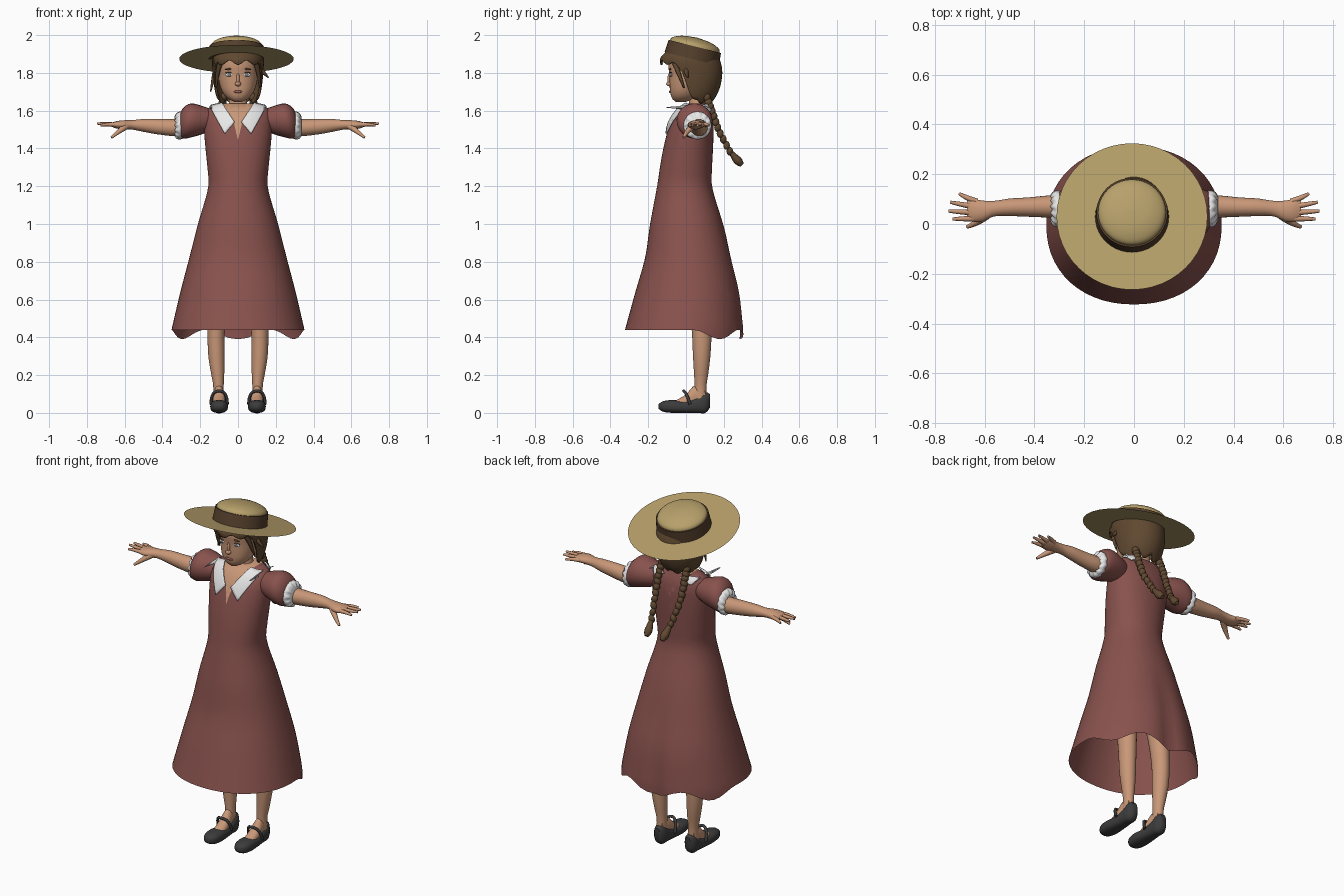
import bpy, bmesh, math
from mathutils import Vector, Matrix
from mathutils.bvhtree import BVHTree

if "Cube" in bpy.data.objects:
    bpy.data.objects.remove(bpy.data.objects["Cube"])


def material(name, *rgb):
    m = bpy.data.materials.new(name)
    m.use_nodes = True
    m.diffuse_color = (*rgb, 1)
    m.node_tree.nodes["Principled BSDF"].inputs["Base Color"].default_value = (*rgb, 1)
    return m


RED = material("dusty red", .25, .085, .075)
SKIN = material("skin", .58, .31, .185)
WHITE = material("white trim", .8, .8, .8)
HAIR = material("brown hair", .115, .065, .03)
STRAW = material("straw", .47, .35, .145)
BAND = material("hat ribbon", .09, .05, .025)
SHOE = material("shoe leather", .045, .045, .047)
IRIS = material("grey iris", .2, .22, .23)
LIPS = material("lips", .33, .12, .09)


def finish(name, bm, mat, mirror=False, thick=0):
    """Turn a bmesh into a smooth object, optionally mirrored or thickened."""
    bmesh.ops.recalc_face_normals(bm, faces=bm.faces[:])
    me = bpy.data.meshes.new(name)
    bm.to_mesh(me)
    bm.free()
    me.shade_smooth()
    me.set_sharp_from_angle(angle=math.radians(50))
    me.materials.append(mat)
    return place(name, me, mirror, thick)


def place(name, data, mirror=False, thick=0):
    ob = bpy.data.objects.new(name, data)
    bpy.context.collection.objects.link(ob)
    if thick:
        mod = ob.modifiers.new("Thickness", "SOLIDIFY")
        mod.thickness, mod.offset = thick, 0
    if mirror:
        ob.modifiers.new("Mirror", "MIRROR")
    return ob


def profile(secs, t):
    """Smooth interpolation of the sections at position t."""
    t = min(max(t, secs[0][0]), secs[-1][0])
    i = max(k for k in range(len(secs) - 1) if secs[k][0] <= t)
    p, q = secs[i], secs[i + 1]
    o, r = secs[max(i - 1, 0)], secs[min(i + 2, len(secs) - 1)]
    h = q[0] - p[0]
    u = (t - p[0]) / h
    out = []
    for k in range(1, 5):
        m0 = (q[k] - o[k]) / (q[0] - o[0]) * h
        m1 = (r[k] - p[k]) / (r[0] - p[0]) * h
        out.append((2*u**3 - 3*u*u + 1) * p[k] + (u**3 - 2*u*u + u) * m0
                   + (3*u*u - 2*u**3) * q[k] + (u**3 - u*u) * m1)
    return out


def loft(name, secs, mat, axis="z", segs=24, rows=20, power=2, hem=None,
         warp=None, caps=(True, True), **kw):
    """Sections are (position, centre a, radius a, centre b, radius b)."""
    bm = bmesh.new()
    top = secs[-1][0]
    grid = []
    for r in range(rows + 1):
        ring = []
        for i in range(segs):
            ang = math.tau * i / segs
            low = hem(ang) if hem else secs[0][0]
            t = low + (top - low) * r / rows
            ca, ra, cb, rb = profile(secs, t)
            c, s = math.cos(ang), math.sin(ang)
            a = ca + ra * math.copysign(abs(c) ** (2 / power), c)
            b = cb + rb * math.copysign(abs(s) ** (2 / power), s)
            co = Vector({"z": (a, b, t), "x": (t, b, a), "y": (a, t, b)}[axis])
            ring.append(bm.verts.new(warp(co, ang) if warp else co))
        grid.append(ring)
    for lo, hi in zip(grid, grid[1:]):
        for i in range(segs):
            j = (i + 1) % segs
            bm.faces.new((lo[i], lo[j], hi[j], hi[i]))
    for ring, cap in zip((grid[0], grid[-1]), caps):
        if cap:
            bm.faces.new(ring)
    return finish(name, bm, mat, **kw)


def front_back(rows):
    """Sections (z, front y, back y, half width) of a body centred on x = 0."""
    return [(z, 0, hx, (f + b) / 2, (b - f) / 2) for z, f, b, hx in rows]


def ball(name, mat, loc, size, turn=0, **kw):
    bm = bmesh.new()
    m = Matrix.Translation(loc) @ Matrix.Rotation(turn, 4, "Y") @ Matrix.Diagonal((*size, 1))
    bmesh.ops.create_uvsphere(bm, u_segments=16, v_segments=10, radius=1, matrix=m)
    return finish(name, bm, mat, **kw)


def tube(name, mat, pts, mirror=True):
    """Tapered tube through points (x, y, z, radius)."""
    cu = bpy.data.curves.new(name, "CURVE")
    cu.dimensions, cu.bevel_depth, cu.bevel_resolution = "3D", 1, 2
    cu.use_fill_caps, cu.resolution_u = True, 5
    sp = cu.splines.new("NURBS")
    sp.points.add(len(pts) - 1)
    for p, (x, y, z, r) in zip(sp.points, pts):
        p.co, p.radius = (x, y, z, 1), r
    sp.use_endpoint_u, sp.order_u = True, 3
    cu.materials.append(mat)
    return place(name, cu, mirror)


def tree_of(ob):
    bm = bmesh.new()
    bm.from_mesh(ob.data)
    tree = BVHTree.FromBMesh(bm)
    bm.free()
    return tree


# Dress: flared skirt with uneven hem and a pleat at the back
def dress_hem(a):
    d = abs(math.degrees(a) - 90)
    return .415 - .025 * math.cos(math.tau * d / 56) if d < 84 else .44


def pleat(co, ang):
    if co.y > 0:
        co.y -= .05 * math.exp(-(co.x / .05) ** 2) * max(0, .95 - co.z)
    return co


dress = loft("dress", front_back([
    (.44, -.323, .312, .352), (.64, -.268, .288, .305), (.82, -.217, .243, .258),
    (1, -.19, .196, .212), (1.2, -.153, .138, .157), (1.3, -.138, .138, .162),
    (1.4, -.12, .143, .172), (1.5, -.095, .146, .18), (1.56, -.07, .142, .18),
    (1.61, -.035, .13, .165), (1.637, 0, .115, .12)]), RED, segs=56, rows=36,
    power=2.15, hem=dress_hem, warp=pleat, caps=(False, True))
body = tree_of(dress)

# Neckline: cut a V into the chest and colour it as skin
SPLIT, APEX = 1.535, 1.445
bm = bmesh.new()
bm.from_mesh(dress.data)
cuts = [((0, 0, SPLIT), (0, 0, 1))]
for s in (1, -1):
    cuts += [((0, 0, APEX), (s * .09, 0, -.022)), ((s * .022, 0, SPLIT), (s * .1, 0, -.07))]
for co, no in cuts:
    bmesh.ops.bisect_plane(bm, geom=bm.verts[:] + bm.edges[:] + bm.faces[:],
                           plane_co=co, plane_no=no)
for f in bm.faces:
    x, y, z = f.calc_center_median()
    half = (z - APEX) * .022 / .09 if z < SPLIT else .022 + (z - SPLIT) * .7
    f.material_index = int(y < .06 and abs(x) < half)
bm.to_mesh(dress.data)
bm.free()
dress.data.materials.append(SKIN)


# Collar: plates laid on the dress
def collar(name, corners, side):
    n = 10
    p = [Vector(c) for c in corners]
    bm = bmesh.new()
    grid = []
    last = Vector((0, 0, 0))
    for i in range(n + 1):
        row = []
        for j in range(n + 1):
            u, v = i / n, j / n
            x, z = p[0].lerp(p[1], u).lerp(p[3].lerp(p[2], u), v)
            hit, no, _, _ = body.ray_cast(Vector((x, side, z)), Vector((0, -side, 0)))
            if hit:
                last = hit + no * (.011 if no.y * side > 0 else -.011)
            row.append(bm.verts.new((x, last.y, max(z, last.z))))
        grid.append(row)
    for i in range(n):
        for j in range(n):
            bm.faces.new((grid[i][j], grid[i+1][j], grid[i+1][j+1], grid[i][j+1]))
    finish(name, bm, WHITE, mirror=True, thick=.008)


collar("front_collar", [(.085, 1.632), (.15, 1.617), (.07, 1.475), (.018, SPLIT)], -1)
collar("back_collar", [(.08, 1.632), (.15, 1.617), (.12, 1.59), (.05, 1.615)], 1)

# Puffed sleeves and frilled cuffs
loft("sleeves", [(.12, 1.55, .05, .05, .05), (.19, 1.55, .075, .048, .08),
                 (.25, 1.548, .09, .045, .095), (.29, 1.533, .082, .05, .085),
                 (.31, 1.52, .06, .06, .06)], RED, "x", rows=12, mirror=True)


def frill(co, ang):
    co.x += .005 * math.sin(ang * 12)
    return co


loft("cuffs", [(.285, 1.522, .06, .06, .06), (.298, 1.522, .072, .06, .072),
               (.32, 1.52, .07, .062, .07), (.332, 1.517, .05, .064, .05)],
     WHITE, "x", segs=48, rows=6, warp=frill, mirror=True)

# Arms, hands and fingers
loft("arms", [(.26, 1.515, .045, .065, .045), (.33, 1.51, .045, .07, .045),
              (.42, 1.515, .041, .068, .039), (.5, 1.522, .034, .067, .035),
              (.56, 1.525, .025, .062, .031), (.61, 1.525, .024, .052, .042),
              (.65, 1.525, .018, .056, .046), (.67, 1.525, .01, .06, .036)],
     SKIN, "x", mirror=True)
for name, y0, tip in (("index", .022, (.728, .02, 1.522)), ("middle", .045, (.745, .052, 1.532)),
                      ("ring", .068, (.738, .088, 1.53)), ("little", .09, (.702, .122, 1.522))):
    x, y, z = tip
    tube(name + "_fingers", SKIN, [(.63, y0, 1.525, .012), ((.65 + x) / 2, (y0 + y) / 2, 1.53, .011),
                                   (x, y, z, .006)])
tube("thumbs", SKIN, [(.59, .04, 1.52, .02), (.625, .005, 1.495, .014), (.67, -.012, 1.458, .007)])

# Legs, feet and strapped shoes
loft("legs", [(.07, .103, .028, .077, .032), (.14, .103, .027, .077, .031),
              (.2, .107, .034, .08, .037), (.3, .114, .043, .083, .046),
              (.43, .116, .046, .083, .052), (.6, .11, .055, .07, .06),
              (.95, .085, .075, .02, .08)], SKIN, mirror=True)
loft("feet", [(-.06, .1, .03, .045, .018), (0, .1, .033, .062, .036),
              (.045, .101, .028, .085, .06), (.1, .102, .024, .085, .05)],
     SKIN, "y", rows=10, mirror=True)
loft("shoes", [(-.145, .1, .012, .034, .012), (-.125, .1, .036, .034, .027),
               (-.07, .1, .047, .034, .034), (0, .1, .042, .032, .032),
               (.06, .1, .037, .043, .043), (.105, .1, .034, .055, .055),
               (.127, .1, .017, .064, .035)], SHOE, "y", power=2.5, mirror=True)
tube("shoe_straps", SHOE, [(.056, .022, .045, .008), (.058, .005, .1, .008), (.1, -.018, .122, .008),
                           (.142, .005, .1, .008), (.144, .022, .045, .008)])

# Neck, head and face
loft("neck", [(1.57, 0, .07, .06, .055), (1.63, 0, .05, .06, .045), (1.72, 0, .045, .06, .045)],
     SKIN, rows=8)
head = loft("head", front_back([
    (1.647, -.055, 0, .022), (1.665, -.074, .05, .055), (1.7, -.084, .09, .083),
    (1.74, -.087, .13, .098), (1.79, -.088, .16, .107), (1.84, -.094, .165, .108),
    (1.9, -.088, .15, .095)]), SKIN, segs=32, power=2.2)
face = tree_of(head)


def feature(name, mat, x, z, size, turn=0, out=0):
    y = face.ray_cast(Vector((x, -1, z)), Vector((0, 1, 0)))[0].y
    ball(name, mat, (x, y - out, z), size, turn, mirror=x > 0)


feature("eyes", WHITE, .046, 1.79, (.021, .006, .01))
feature("irises", IRIS, .046, 1.79, (.009, .004, .009), out=.004)
feature("upper_lids", HAIR, .047, 1.801, (.023, .006, .003), out=.001)
feature("eyebrows", HAIR, .046, 1.82, (.024, .005, .005), .12)
feature("nose", SKIN, 0, 1.742, (.016, .018, .013))
feature("nose_bridge", SKIN, 0, 1.767, (.009, .011, .032))
feature("lips", LIPS, 0, 1.7, (.024, .007, .007))


# Hair: cap with a ragged lower edge, loose wisps and two braids
def hair_edge(a):
    u = min(max((-math.sin(a) + .15) / .8, 0), 1)
    return 1.65 + .205 * u * u * (3 - 2 * u) + .012 * math.sin(9 * a)


loft("hair", front_back([
    (1.64, -.07, .125, .09), (1.68, -.09, .155, .11), (1.74, -.1, .178, .122),
    (1.81, -.112, .186, .128), (1.87, -.132, .172, .13), (1.93, -.08, .135, .11)]),
    HAIR, segs=48, rows=16, hem=hair_edge, caps=(False, True), thick=.012)
tube("right_wisp", HAIR, [(-.11, .02, 1.85, .015), (-.13, .02, 1.78, .012), (-.145, .02, 1.7, .003)], False)
tube("left_wisp", HAIR, [(.11, 0, 1.83, .015), (.135, 0, 1.8, .012), (.162, .01, 1.775, .003)], False)
tube("temple_locks", HAIR, [(.085, -.07, 1.87, .014), (.112, -.045, 1.82, .014), (.115, -.01, 1.72, .004)])

path = [Vector(p) for p in ((.08, .11, 1.67), (.085, .14, 1.59), (.08, .175, 1.49), (.062, .232, 1.385))]
BEADS = 11
for i in range(BEADS):
    u = i / (BEADS - 1) * 2.999
    k = int(u)
    r = .021 - .0004 * i
    ball("braid_link_%d" % (i + 1), HAIR, path[k].lerp(path[k + 1], u - k),
         (r, r, .024), .35 * (-1) ** i, mirror=True)
tube("braid_tufts", HAIR, [(.062, .23, 1.39, .01), (.056, .26, 1.35, .02), (.052, .28, 1.33, .025),
                           (.05, .297, 1.312, .012)])

# Straw hat: thin brim, ribbon and crown, tipped back together
bm = bmesh.new()
bmesh.ops.create_circle(bm, cap_ends=True, segments=48, radius=.303)
hat = [finish("hat_brim", bm, STRAW)]
hat.append(loft("hat_ribbon", [(0, 0, .148, 0, .148), (.068, 0, .143, 0, .143)], BAND, segs=40, rows=1))
hat.append(loft("hat_crown", [(.06, 0, .138, 0, .138), (.085, 0, .128, 0, .128), (.104, 0, .09, 0, .09),
                              (.113, 0, .045, 0, .045), (.116, 0, .005, 0, .005)], STRAW, segs=40, rows=12))
for part in hat:
    part.location = (-.008, .03, 1.874)
    part.rotation_euler.x = -.245
